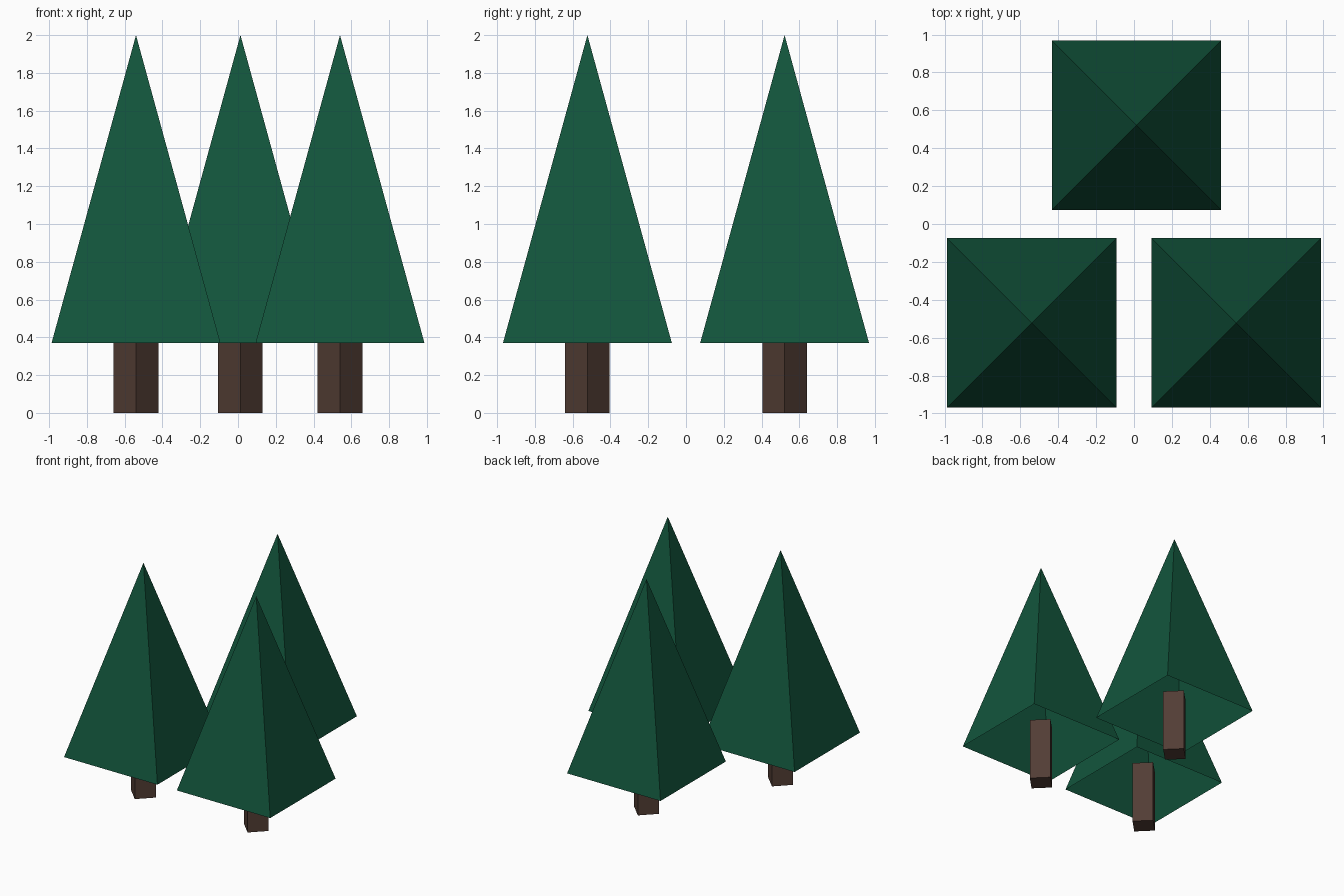
import bpy, math

if "Cube" in bpy.data.objects:
    bpy.data.objects.remove(bpy.data.objects["Cube"])


def material(name, color):
    m = bpy.data.materials.new(name)
    m.diffuse_color = (*color, 1.0)
    m.use_nodes = True
    m.node_tree.nodes["Principled BSDF"].inputs["Base Color"].default_value = m.diffuse_color
    return m


green = material("dark pine green", (0.006, 0.09, 0.045))
brown = material("bark brown", (0.085, 0.047, 0.035))

BASE_Z, TOP_Z, HALF = 0.37, 2.0, 0.447
TRUNK_H, TRUNK_R = 0.54, 0.118


def cone(name, x, y, z0, z1, r0, r1, turn, fill, mat):
    bpy.ops.mesh.primitive_cone_add(
        vertices=4, radius1=r0, radius2=r1, depth=z1 - z0,
        end_fill_type=fill, location=(x, y, (z0 + z1) / 2),
        rotation=(0, 0, turn))
    ob = bpy.context.object
    ob.name = name
    ob.data.materials.append(mat)


trees = {"left": (-0.54, -0.522), "right": (0.54, -0.522), "back": (0.013, 0.522)}
for side, (x, y) in trees.items():
    # square trunk turned corner-forward, reaching up into the foliage
    cone(side + "_trunk", x, y, 0, TRUNK_H, TRUNK_R, TRUNK_R, 0, 'NGON', brown)
    # hollow four-sided foliage, open underneath
    cone(side + "_foliage", x, y, BASE_Z, TOP_Z, HALF * math.sqrt(2), 0,
         math.pi / 4, 'NOTHING', green)
